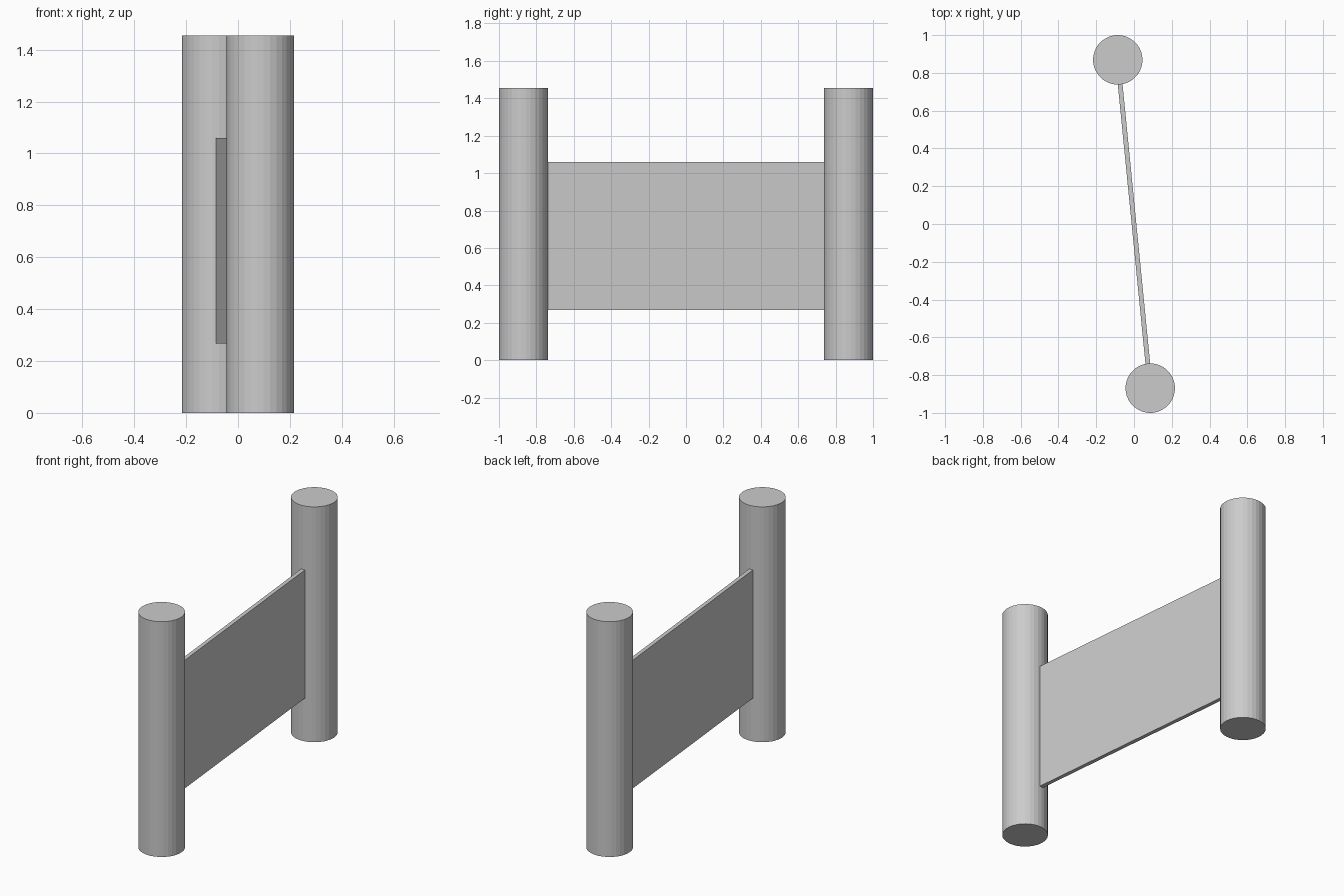
import bpy
import math

if "Cube" in bpy.data.objects:
    bpy.data.objects.remove(bpy.data.objects["Cube"])

POST_R, POST_H = 0.131, 1.455
POST_X, POST_Y = 0.086, 0.869
PANEL_Z0, PANEL_Z1, PANEL_T = 0.267, 1.06, 0.025

angle = math.atan2(POST_X, POST_Y)
span = 2 * (math.hypot(POST_X, POST_Y) - POST_R + 0.002)

# Round end posts
for name, side in (("front_post", 1), ("back_post", -1)):
    bpy.ops.mesh.primitive_cylinder_add(
        vertices=32, radius=POST_R, depth=POST_H,
        location=(side * POST_X, -side * POST_Y, POST_H / 2),
        rotation=(0, 0, angle))
    bpy.context.object.name = name

# Thin panel spanning between the posts
bpy.ops.mesh.primitive_cube_add(
    size=1, location=(0, 0, (PANEL_Z0 + PANEL_Z1) / 2), rotation=(0, 0, angle))
panel = bpy.context.object
panel.name = "panel"
panel.scale = (PANEL_T, span, PANEL_Z1 - PANEL_Z0)
